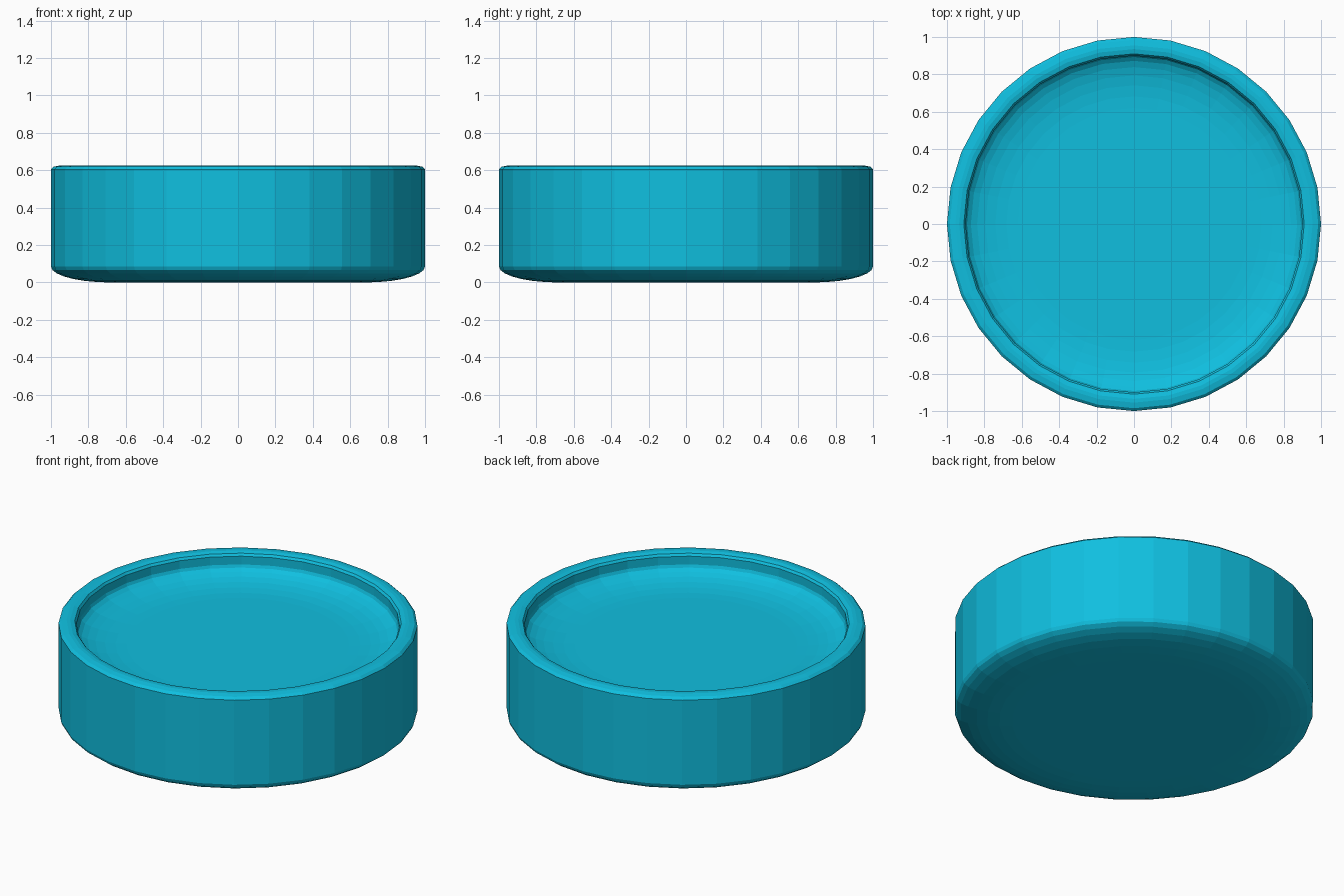
import bpy
import bmesh
from math import sin, cos, pi
from mathutils import Vector

cube = bpy.data.objects.get("Cube")
if cube:
    bpy.data.objects.remove(cube, do_unlink=True)

SIDES = 32
HEIGHT = 0.625
TURN_STEPS = 7

# Turquoise finish
COLOUR = (0.005, 0.52, 0.74, 1.0)
turquoise = bpy.data.materials.new("turquoise")
turquoise.use_nodes = True
turquoise.diffuse_color = COLOUR
turquoise.node_tree.nodes["Principled BSDF"].inputs["Base Color"].default_value = COLOUR


def dished_curve(outer, inner, base, rise):
    """Quarter ellipse from a flat base up to a vertical wall."""
    steps = [i / TURN_STEPS * pi / 2 for i in range(TURN_STEPS + 1)]
    return [(inner + (outer - inner) * sin(a), base + rise * (1 - cos(a))) for a in steps]


def lathe(name, profile, material):
    """Revolve an (r, z) profile around the z axis."""
    bm = bmesh.new()
    verts = [bm.verts.new((r, 0, z)) for r, z in profile]
    edges = [bm.edges.new(pair) for pair in zip(verts, verts[1:])]
    bmesh.ops.spin(bm, geom=verts + edges, cent=Vector(), axis=(0, 0, 1),
                   angle=2 * pi, steps=SIDES)
    bmesh.ops.remove_doubles(bm, verts=bm.verts, dist=0.0005)
    bmesh.ops.recalc_face_normals(bm, faces=bm.faces)
    mesh = bpy.data.meshes.new(name)
    bm.to_mesh(mesh)
    bm.free()
    mesh.materials.append(material)
    obj = bpy.data.objects.new(name, mesh)
    bpy.context.collection.objects.link(obj)
    return obj


# Underside, wall, rounded rim and shallow dished floor
underside = [(0, 0)] + dished_curve(1.0, 0.68, 0, 0.085)
rim = [(1.0, HEIGHT - 0.02), (0.985, HEIGHT - 0.006), (0.955, HEIGHT),
       (0.935, HEIGHT), (0.91, HEIGHT - 0.006), (0.9, HEIGHT - 0.02)]
floor = dished_curve(0.9, 0.62, 0.48, 0.075)[::-1] + [(0, 0.48)]
lathe("round_dish", underside + rim + floor, turquoise)
